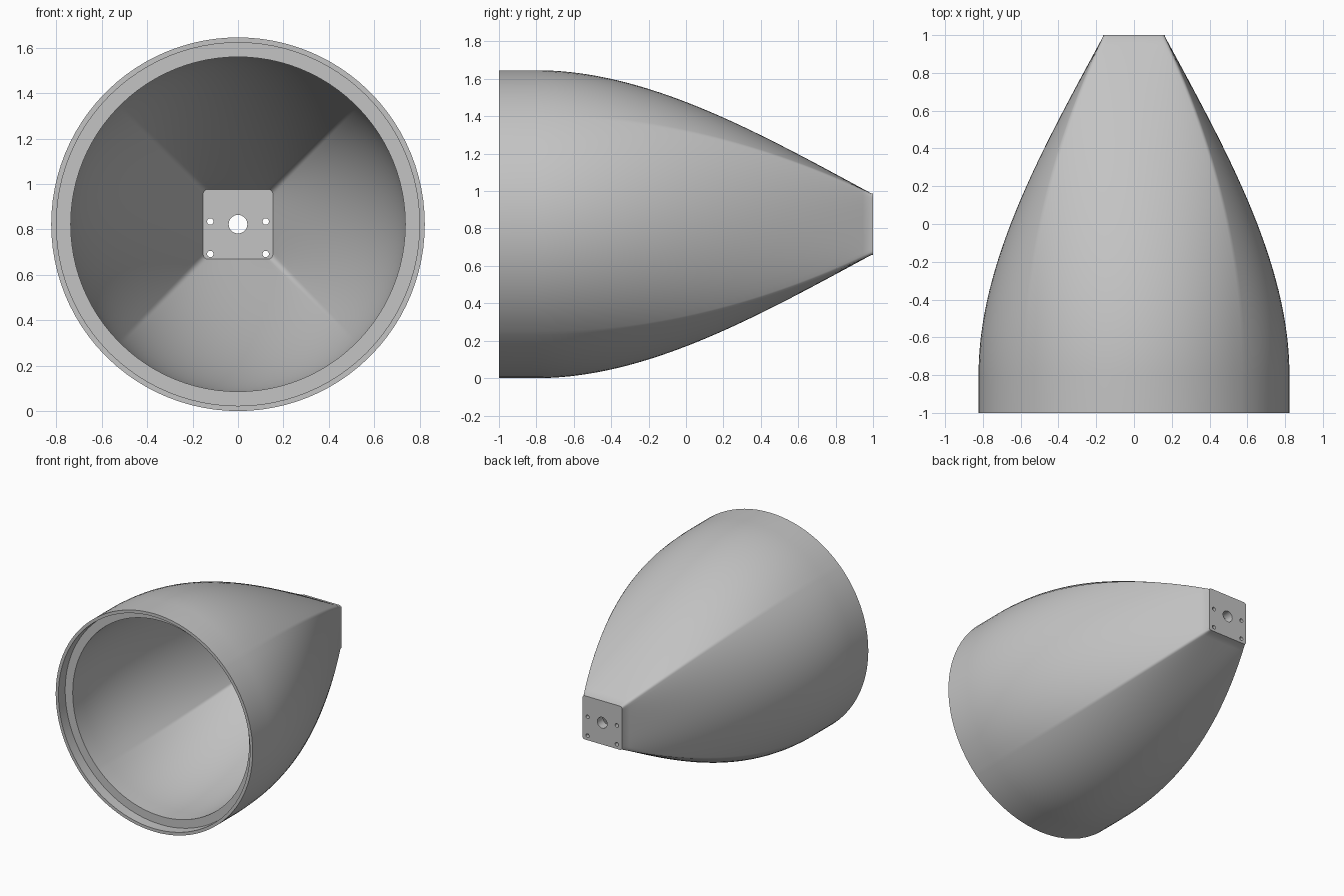
import bpy, bmesh, math
from mathutils import Matrix

if "Cube" in bpy.data.objects:
    bpy.data.objects.remove(bpy.data.objects["Cube"])

MID = 0.823          # height of the axis
SIDE_STEPS = 24      # segments along each flat side
CORNER_STEPS = 4     # segments around each rounded corner
LOFT_STEPS = 40

grey = bpy.data.materials.new("light grey")
grey.use_nodes = True
colour = (0.55, 0.55, 0.55, 1)
grey.diffuse_color = colour
grey.node_tree.nodes["Principled BSDF"].inputs["Base Color"].default_value = colour


def section(half, corner):
    """Pairs of (circle angle, rounded square point, closeness to a corner)."""
    pts = []
    flat, band = half - corner, math.radians(0.8)
    for quarter in range(4):
        turn = Matrix.Rotation(quarter * math.pi / 2, 2)
        edge = math.pi / 4 - band
        side = []
        for i in range(SIDE_STEPS + 1):
            s = 2 * i / SIDE_STEPS - 1
            side.append((s * edge, (half, s * flat), s * s))
        for i in range(1, CORNER_STEPS):
            k = i / CORNER_STEPS
            a = k * math.pi / 2
            side.append((edge + 2 * band * k,
                         (flat + corner * math.cos(a), flat + corner * math.sin(a)), 1))
        for ang, (u, v), near in side:
            x = turn[0][0] * u + turn[0][1] * v
            z = turn[1][0] * u + turn[1][1] * v
            pts.append((ang + quarter * math.pi / 2, x, z, near))
    return pts


def blend_ring(sec, radius, y, t):
    """Circle at t = 0, rounded square at t = 1."""
    ring = []
    for ang, sx, sz, near in sec:
        a = 1.53 - 0.53 * near
        f = a * t ** 2 + (1 - a) * t ** 3
        cx, cz = radius * math.cos(ang), radius * math.sin(ang)
        ring.append((cx + (sx - cx) * f, y, MID + cz + (sz - cz) * f))
    return ring


def loft(sec, radius, y0, y1):
    return [blend_ring(sec, radius, y0 + (y1 - y0) * i / LOFT_STEPS, i / LOFT_STEPS)
            for i in range(LOFT_STEPS + 1)]


# Housing: outer skin, stepped rim, inner skin and tail plate as one closed shell
outer, inner = section(0.165, 0.018), section(0.154, 0.022)
rings = [blend_ring(outer, 0.823, 1, 1)]
rings += reversed(loft(outer, 0.823, -0.8, 0.99))
rings += [blend_ring(outer, r, y, 0)
          for r, y in ((0.823, -1), (0.80, -1), (0.80, -0.92))]
rings += [blend_ring(inner, 0.737, -0.92, 0)]
rings += loft(inner, 0.737, -0.8, 0.93)

bm = bmesh.new()
loops = [[bm.verts.new(p) for p in ring] for ring in rings]
count = len(loops[0])
for a, b in zip(loops, loops[1:]):
    for i in range(count):
        j = (i + 1) % count
        bm.faces.new((a[i], a[j], b[j], b[i]))
bm.faces.new(loops[0])
bm.faces.new(loops[-1])
bmesh.ops.recalc_face_normals(bm, faces=bm.faces)
mesh = bpy.data.meshes.new("lamp_housing")
bm.to_mesh(mesh)
bm.free()
mesh.materials.append(grey)
housing = bpy.data.objects.new("lamp_housing", mesh)
bpy.context.collection.objects.link(housing)

# Cable hole and four screw holes through the tail plate
bm = bmesh.new()
holes = [(0, MID, 0.041)]
holes += [(x, z, 0.014) for x in (-0.122, 0.122) for z in (0.692, 0.835)]
for x, z, r in holes:
    place = Matrix.Translation((x, 0.97, z)) @ Matrix.Rotation(math.pi / 2, 4, 'X')
    bmesh.ops.create_cone(bm, cap_ends=True, segments=32, radius1=r, radius2=r,
                          depth=0.2, matrix=place)
cut_mesh = bpy.data.meshes.new("hole_cutter")
bm.to_mesh(cut_mesh)
bm.free()
cut_mesh.materials.append(grey)
cutter = bpy.data.objects.new("hole_cutter", cut_mesh)
cutter.hide_render = True
bpy.context.collection.objects.link(cutter)

cut = housing.modifiers.new("holes", 'BOOLEAN')
cut.operation = 'DIFFERENCE'
cut.solver = 'EXACT'
cut.object = cutter
bpy.context.view_layer.objects.active = housing
bpy.ops.object.select_all(action='DESELECT')
housing.select_set(True)
bpy.ops.object.modifier_apply(modifier=cut.name)
bpy.data.objects.remove(cutter)
bpy.ops.object.shade_smooth_by_angle(angle=math.radians(30))
